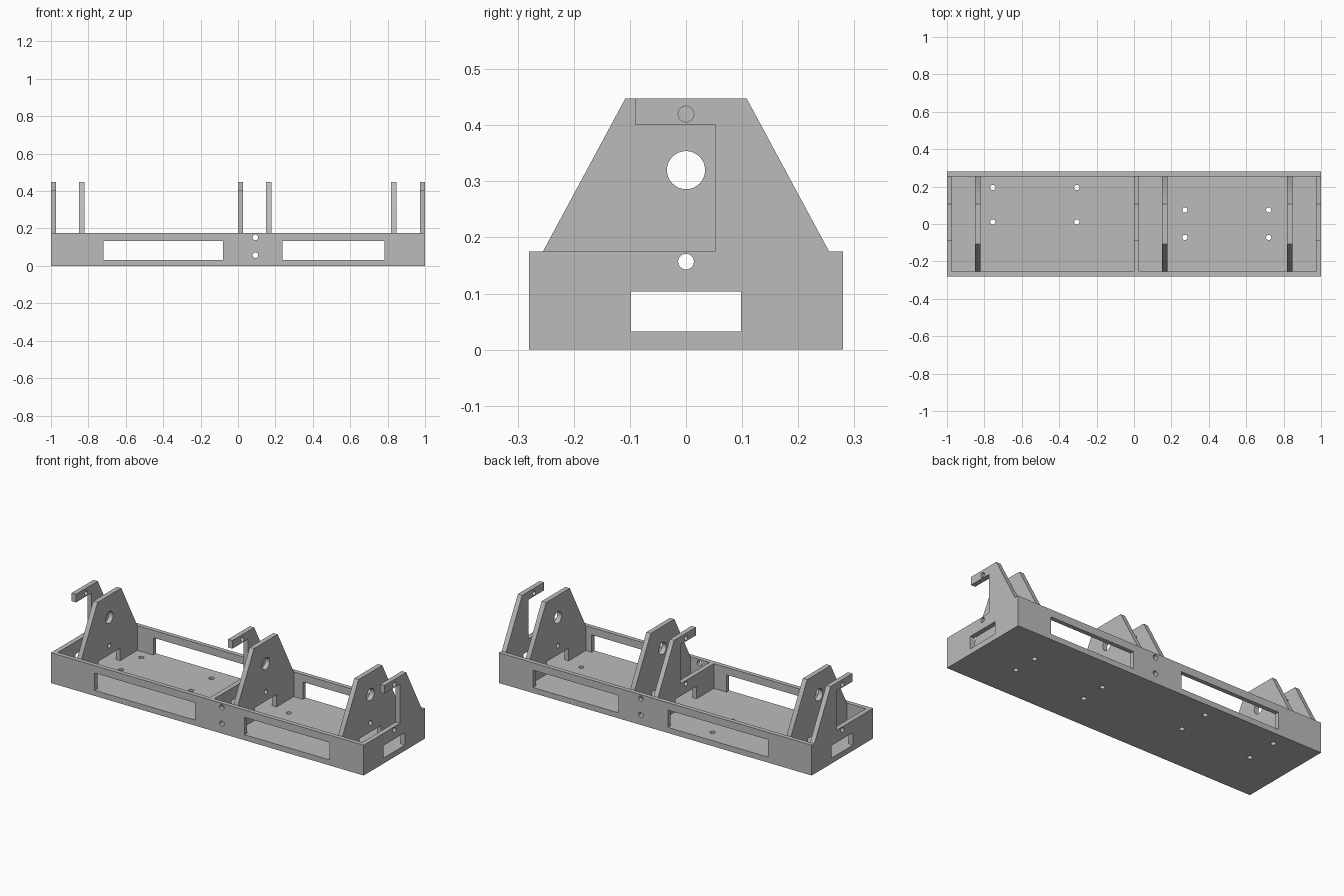
import bpy, bmesh, math
from mathutils import Matrix, Vector

cube = bpy.data.objects.get("Cube")
if cube:
    bpy.data.objects.remove(cube, do_unlink=True)

HALF_W, RIM, FLOOR, TOP = 0.28, 0.175, 0.032, 0.448
T = 0.028            # plate and end wall thickness
INNER = 0.255        # half width inside the tray

grey = bpy.data.materials.new("matte_grey")
grey.use_nodes = True
grey.diffuse_color = (0.5, 0.5, 0.5, 1)
grey.node_tree.nodes["Principled BSDF"].inputs["Base Color"].default_value = (0.5, 0.5, 0.5, 1)


def finish(name, bm):
    bmesh.ops.recalc_face_normals(bm, faces=bm.faces)
    mesh = bpy.data.meshes.new(name)
    bm.to_mesh(mesh)
    bm.free()
    mesh.materials.append(grey)
    obj = bpy.data.objects.new(name, mesh)
    bpy.context.scene.collection.objects.link(obj)
    return obj


def box(name, x, y, z):
    """Box from (min, max) pairs."""
    bm = bmesh.new()
    size = [b - a for a, b in (x, y, z)]
    mid = [(a + b) / 2 for a, b in (x, y, z)]
    bmesh.ops.create_cube(bm, size=1, matrix=Matrix.Translation(mid) @ Matrix.Diagonal((*size, 1)))
    return finish(name, bm)


def drill(axis, center, radius, length):
    """Cylinder cutter along the given axis."""
    bm = bmesh.new()
    turn = Vector((0, 0, 1)).rotation_difference(Vector(axis)).to_matrix().to_4x4()
    bmesh.ops.create_cone(bm, cap_ends=True, segments=32, radius1=radius, radius2=radius,
                          depth=length, matrix=Matrix.Translation(center) @ turn)
    return finish("cutter", bm)


def plate(name, x, outline):
    """Outline in y and z, extruded along x."""
    bm = bmesh.new()
    face = bm.faces.new([bm.verts.new((x, y, z)) for y, z in outline])
    extruded = bmesh.ops.extrude_face_region(bm, geom=[face])["geom"]
    bmesh.ops.translate(bm, vec=(T, 0, 0), verts=[v for v in extruded if isinstance(v, bmesh.types.BMVert)])
    return finish(name, bm)


def cut(obj, cutters):
    bpy.context.view_layer.objects.active = obj
    for cutter in cutters:
        cutter.hide_render = True
        mod = obj.modifiers.new("cut", 'BOOLEAN')
        mod.operation, mod.solver, mod.object = 'DIFFERENCE', 'EXACT', cutter
        bpy.ops.object.modifier_apply(modifier=mod.name)
        bpy.data.objects.remove(cutter, do_unlink=True)


def cable_cutters(x, bottom=FLOOR):
    """Rectangular cable opening and the round hole above it."""
    mid = x + T / 2
    return [box("cutter", (mid - 0.03, mid + 0.03), (-0.098, 0.098), (bottom, 0.104)),
            drill((1, 0, 0), (mid, 0, 0.157), 0.014, 0.06)]


# Open tray with end openings, long side windows and screw holes
tray = box("tray", (-1, 1), (-HALF_W, HALF_W), (0, RIM))
cutters = [box("cutter", (-1 + T, 1 - T), (-INNER, INNER), (FLOOR, 0.3))]
for x0, x1 in ((-0.72, -0.08), (0.237, 0.782)):
    cutters.append(box("cutter", (x0, x1), (-0.4, 0.4), (FLOOR, 0.132)))
for z in (0.057, 0.152):
    cutters.append(drill((0, 1, 0), (0.093, 0, z), 0.015, 0.8))
floor_holes = [(x, y) for x in (-0.755, -0.306) for y in (0.011, 0.195)]
floor_holes += [(x, y) for x in (0.272, 0.72) for y in (-0.072, 0.075)]
for x, y in floor_holes:
    cutters.append(drill((0, 0, 1), (x, y, 0), 0.014, 0.2))
for x in (-1, 1 - T):
    cutters += cable_cutters(x)
cut(tray, cutters)

# Hooked brackets, the middle one standing on its own cross wall
hook = [(0.052, RIM), (INNER, RIM), (0.108, TOP), (-0.091, TOP), (-0.091, 0.401), (0.052, 0.401)]
for name, x in (("right", -1), ("middle", 0), ("left", 1 - T)):
    bracket = plate(name + "_hook_bracket", x, hook)
    cut(bracket, [drill((1, 0, 0), (x + T / 2, 0, 0.42), 0.014, 0.06)])
wall = box("cross_wall", (0, T), (-INNER, INNER), (FLOOR, RIM))
cut(wall, cable_cutters(0, FLOOR - 0.01))

# Tapered bearing plates standing on the tray floor
taper = [(-INNER, FLOOR), (INNER, FLOOR), (INNER, RIM), (0.108, TOP), (-0.108, TOP), (-INNER, RIM)]
for name, x in (("right", -0.85), ("middle", 0.15), ("left", 0.819)):
    bearing = plate(name + "_bearing_plate", x, taper)
    cut(bearing, cable_cutters(x, FLOOR - 0.01)
        + [drill((1, 0, 0), (x + T / 2, 0, 0.32), 0.034, 0.06)])

# Smooth hole walls, sharp plate edges
bpy.ops.object.select_all(action='DESELECT')
for obj in bpy.context.scene.objects:
    if obj.type == 'MESH':
        obj.select_set(True)
bpy.ops.object.shade_smooth_by_angle(angle=math.radians(30))
